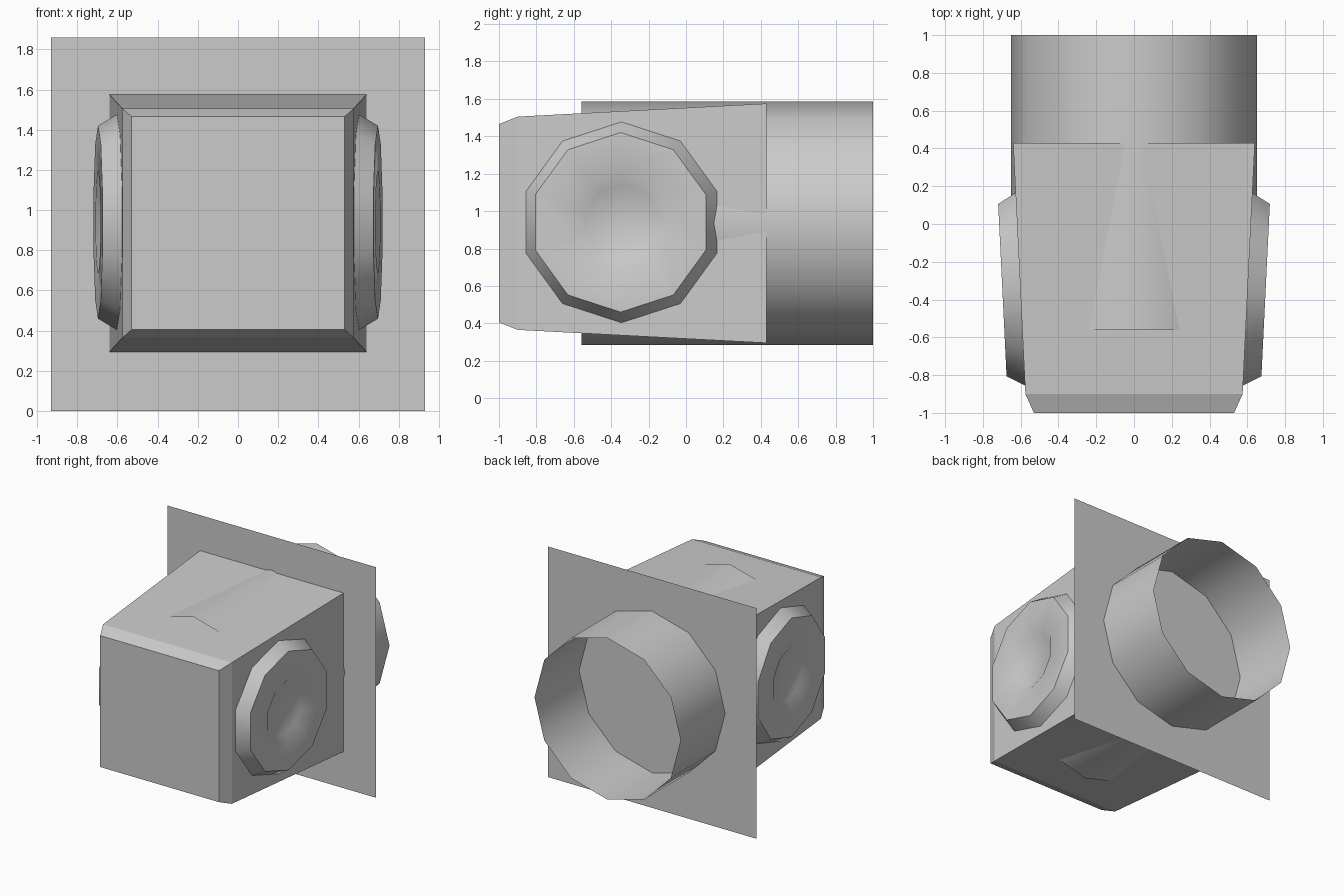
import bpy, bmesh
from math import pi, sin, cos, atan
from mathutils import Matrix, Vector

if "Cube" in bpy.data.objects:
    bpy.data.objects.remove(bpy.data.objects["Cube"])

CZ = 0.935  # height of the common axis


def loft(name, rings, cap_start=False, cap_end=False, smooth=True):
    """Skin a list of equal-length point rings into one object."""
    bm = bmesh.new()
    loops = [[bm.verts.new(p) for p in ring] for ring in rings]
    for a, b in zip(loops, loops[1:]):
        for i in range(len(a)):
            j = (i + 1) % len(a)
            bm.faces.new((a[i], a[j], b[j], b[i]))
    if cap_start:
        bm.faces.new(loops[0][::-1])
    if cap_end:
        bm.faces.new(loops[-1])
    bmesh.ops.recalc_face_normals(bm, faces=bm.faces)
    me = bpy.data.meshes.new(name)
    bm.to_mesh(me)
    bm.free()
    ob = bpy.data.objects.new(name, me)
    bpy.context.collection.objects.link(ob)
    if smooth:
        bpy.ops.object.select_all(action='DESELECT')
        ob.select_set(True)
        bpy.context.view_layer.objects.active = ob
        bpy.ops.object.shade_smooth_by_angle(angle=pi / 4)
    return ob


def rect(y, hx, z0, z1):
    return [(-hx, y, z0), (hx, y, z0), (hx, y, z1), (-hx, y, z1)]


# tapered housing with a chamfered front
loft("housing", [rect(-1.0, 0.53, 0.405, 1.465),
                 rect(-0.90, 0.575, 0.365, 1.505),
                 rect(0.43, 0.64, 0.295, 1.575)], True, True, smooth=False)

# thin mounting plate at the back of the housing
bpy.ops.mesh.primitive_plane_add(size=1.86, location=(0, 0.432, 0.93),
                                 rotation=(pi / 2, 0, 0))
bpy.context.object.name = "mounting_plate"

# open twelve-sided tube running through the housing
R = 0.652
loft("tube", [[(R * cos(k * pi / 6), y, CZ + R * sin(k * pi / 6)) for k in range(12)]
              for y in (-0.56, 1.0)])

# ten-sided side rings lying on the sloping walls: (radius, height) profile
profile = [(0.54, -0.005), (0.48, 0.095), (0.26, 0.095), (0.20, 0.06)]
tilt = atan(0.065 / 1.33)
for side, label in ((1, "right"), (-1, "left")):
    rings = []
    for r, h in profile:
        ring = []
        for k in range(10):
            a = pi / 2 + k * pi / 5
            p = Matrix.Rotation(-tilt, 3, 'Z') @ Vector((h, r * cos(a), r * sin(a)))
            ring.append((side * (0.602 + p.x), -0.345 + p.y, 0.94 + p.z))
        rings.append(ring)
    loft(label + "_ring", rings, cap_end=True)
